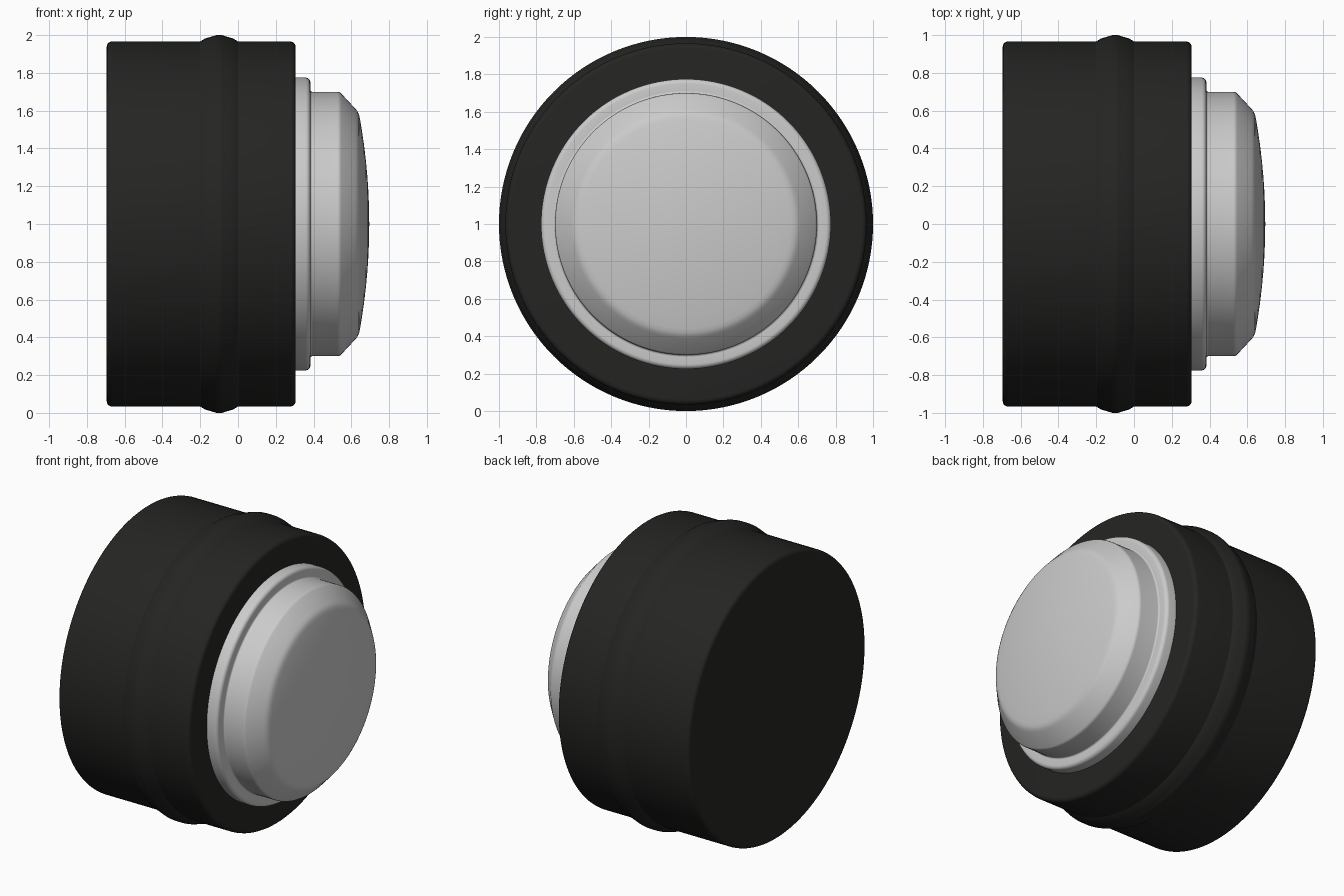
import bpy, bmesh, math

if "Cube" in bpy.data.objects:
    bpy.data.objects.remove(bpy.data.objects["Cube"])

SEGMENTS = 128
AXIS_HEIGHT = 1.0


def arc(cx, cr, radius, start, end, steps=5):
    """Points of a rounded profile corner, as (x, radius), angles in degrees."""
    pts = []
    for i in range(steps + 1):
        a = math.radians(start + (end - start) * i / steps)
        pts.append((cx + radius * math.cos(a), cr + radius * math.sin(a)))
    return pts


def lathe(name, profile, color=None):
    """Revolve an (x, radius) profile around the horizontal x axis."""
    bm = bmesh.new()
    rings = []
    for x, r in profile:
        if r < 1e-6:
            rings.append([bm.verts.new((x, 0, 0))])
        else:
            rings.append([bm.verts.new((x, r * math.cos(2 * math.pi * i / SEGMENTS),
                                        r * math.sin(2 * math.pi * i / SEGMENTS)))
                          for i in range(SEGMENTS)])
    for a, b in zip(rings, rings[1:]):
        for i in range(SEGMENTS):
            j = (i + 1) % SEGMENTS
            if len(a) == 1:
                bm.faces.new((a[0], b[j], b[i]))
            elif len(b) == 1:
                bm.faces.new((a[i], a[j], b[0]))
            else:
                bm.faces.new((a[i], a[j], b[j], b[i]))
    bmesh.ops.recalc_face_normals(bm, faces=bm.faces)
    mesh = bpy.data.meshes.new(name)
    bm.to_mesh(mesh)
    bm.free()
    obj = bpy.data.objects.new(name, mesh)
    obj.location.z = AXIS_HEIGHT
    bpy.context.collection.objects.link(obj)
    if color:
        mat = bpy.data.materials.new(name + "_material")
        mat.diffuse_color = color
        mat.use_nodes = True
        mat.node_tree.nodes["Principled BSDF"].inputs["Base Color"].default_value = mat.diffuse_color
        mesh.materials.append(mat)
    bpy.ops.object.select_all(action='DESELECT')
    obj.select_set(True)
    bpy.context.view_layer.objects.active = obj
    bpy.ops.object.shade_smooth_by_angle(angle=math.radians(30))
    return obj


# Tyre: wide drum with rounded shoulders and a raised centre ridge
ridge_half = [(-0.10, 0.0), (-0.075, 0.016), (-0.05, 0.023), (-0.018, 0.033)]
ridge = [(-0.1 + dx, 0.966 + h) for dx, h in ridge_half]
ridge += [(-0.115, 1.0), (-0.085, 1.0)]
ridge += [(-0.1 - dx, 0.966 + h) for dx, h in reversed(ridge_half)]
tyre = [(-0.695, 0)] + arc(-0.667, 0.938, 0.028, 180, 90) + ridge
tyre += arc(0.277, 0.938, 0.028, 90, 0) + [(0.305, 0)]
lathe("tyre", tyre, (0.018, 0.018, 0.017, 1))

# Rim: flange ring, hub step, chamfer and shallow domed face
flange = [(0.29, 0), (0.29, 0.775)] + arc(0.358, 0.75, 0.025, 90, 0)
flange += [(0.383, 0.71)]
hub = arc(0.393, 0.71, 0.01, 180, 270, 4)
hub += arc(0.525, 0.67, 0.03, 90, 45, 4)
hub += [(0.62, 0.612), (0.632, 0.598), (0.64, 0.582), (0.645, 0.56)]
dome = [(0.695 - 0.05 * t * t, 0.56 * t) for t in (0.88, 0.75, 0.6, 0.45, 0.3, 0.15, 0)]
lathe("rim", flange + hub + dome)
